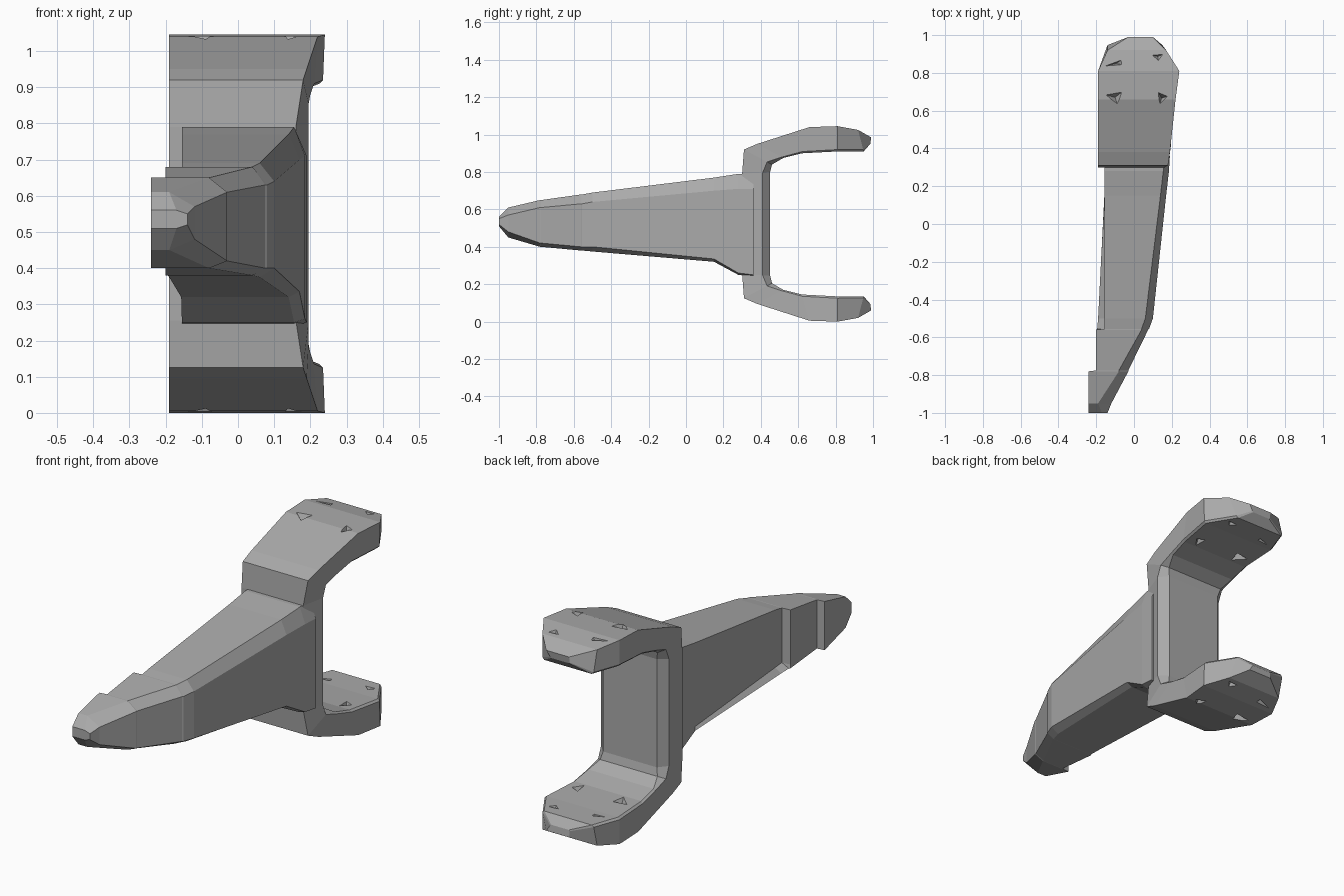
import bpy, bmesh
from mathutils import Vector

cube = bpy.data.objects.get("Cube")
if cube:
    bpy.data.objects.remove(cube, do_unlink=True)

grey = bpy.data.materials.new("mid grey")
grey.use_nodes = True
grey.diffuse_color = (0.4, 0.4, 0.4, 1)
grey.node_tree.nodes["Principled BSDF"].inputs["Base Color"].default_value = (0.4, 0.4, 0.4, 1)
MID = 0.5225


def finish(name, bm):
    bmesh.ops.recalc_face_normals(bm, faces=bm.faces)
    mesh = bpy.data.meshes.new(name)
    bm.to_mesh(mesh)
    bm.free()
    mesh.materials.append(grey)
    obj = bpy.data.objects.new(name, mesh)
    bpy.context.collection.objects.link(obj)
    return obj


def loft(name, rings):
    """Skin closed rings of equal size and cap both ends."""
    bm = bmesh.new()
    loops = [[bm.verts.new(p) for p in ring] for ring in rings]
    n = len(rings[0])
    for a, b in zip(loops, loops[1:]):
        for i in range(n):
            j = (i + 1) % n
            bm.faces.new((a[i], a[j], b[j], b[i]))
    bm.faces.new(loops[0])
    bm.faces.new(loops[-1])
    return finish(name, bm)


# Fork: one C-shaped sweep, upper half mirrored to the lower half
# outer (y, z), inner (y, z), left x, outer right x, inner right x, chamfer
upper = [
    ((0.30, 0.79), (0.45, 0.80), -0.19, 0.16, 0.195, 0.04),
    ((0.31, 0.92), (0.46, 0.84), -0.19, 0.18, 0.195, 0.03),
    ((0.38, 0.95), (0.52, 0.875), -0.19, 0.19, 0.20, 0.01),
    ((0.66, 1.04), (0.62, 0.90), -0.19, 0.22, 0.21, 0.01),
    ((0.81, 1.045), (0.81, 0.91), -0.19, 0.24, 0.235, 0.01),
    ((0.92, 1.025), (0.95, 0.91), -0.14, 0.17, 0.15, 0.01),
    ((0.99, 0.985), (0.985, 0.95), -0.03, 0.10, 0.08, 0.005),
]


def fork_ring(station, flip):
    outer, inner, xl, xo, xi, c = station
    o, i = Vector((0, *outer)), Vector((0, *inner))
    side = i + (o - i).normalized() * c
    pts = [(xl, o), (xo, o), (xi, side), (xi - c, i), (xl + c, i), (xl, side)]
    return [(x, p.y, 2 * MID - p.z if flip else p.z) for x, p in pts]


fork = loft("fork", [fork_ring(s, True) for s in reversed(upper)]
            + [fork_ring(s, False) for s in upper])

# Triangular nicks in the outer and inner faces of both arms
nicks = [
    ((-0.17, 0.69), (-0.05, 0.71), (-0.08, 0.61)),
    ((0.13, 0.61), (0.12, 0.71), (0.19, 0.68)),
    ((-0.18, 0.83), (-0.05, 0.84), (-0.05, 0.88)),
    ((0.07, 0.90), (0.18, 0.91), (0.13, 0.85)),
]
bm = bmesh.new()
for tri in nicks:
    cx = sum(p[0] for p in tri) / 3
    cy = sum(p[1] for p in tri) / 3
    for base, tip in ((1.06, 1.0), (0.88, 0.94)):
        for flip in (False, True):
            place = lambda x, y, z: bm.verts.new((x, y, 2 * MID - z if flip else z))
            v = [place(x, y, base) for x, y in tri] + [place(cx, cy, tip)]
            for f in ((0, 1, 2), (0, 1, 3), (1, 2, 3), (2, 0, 3)):
                bm.faces.new([v[k] for k in f])
cutter = finish("nick_cutter", bm)
cutter.hide_render = True
cutter.hide_viewport = True
cutter.display_type = 'WIRE'
cut = fork.modifiers.new("nicks", 'BOOLEAN')
cut.operation = 'DIFFERENCE'
cut.solver = 'EXACT'
cut.object = cutter

# Tongue: tapered, stepped on one side and bevelled on the other
# y, wall x, flange x, top z, bottom z, ridge x, shoulder x, shoulder top z, shoulder low z
tongue = [
    (-1.0, -0.24, -0.24, 0.56, 0.51, -0.17, -0.14, 0.55, 0.52),
    (-0.95, -0.24, -0.24, 0.61, 0.45, -0.19, -0.12, 0.57, 0.48),
    (-0.78, -0.24, -0.24, 0.65, 0.40, -0.08, -0.03, 0.61, 0.42),
    (-0.775, -0.20, -0.20, 0.65, 0.40, -0.08, -0.03, 0.61, 0.42),
    (-0.56, -0.20, -0.20, 0.68, 0.38, 0.04, 0.075, 0.63, 0.40),
    (-0.555, -0.155, -0.195, 0.68, 0.38, 0.04, 0.08, 0.63, 0.40),
    (-0.50, -0.155, -0.19, 0.69, 0.375, 0.06, 0.10, 0.64, 0.40),
    (0.15, -0.155, -0.157, 0.77, 0.32, 0.14, 0.17, 0.70, 0.335),
    (0.28, -0.155, -0.155, 0.79, 0.25, 0.155, 0.185, 0.71, 0.26),
    (0.36, -0.155, -0.155, 0.79, 0.24, 0.155, 0.19, 0.71, 0.25),
]
loft("tongue", [
    [(xw, y, zt), (xr, y, zt), (xs, y, st), (xs, y, sb),
     (xr, y, zb), (xf, y, zb), (xw, y, zb + 0.02)]
    for y, xw, xf, zt, zb, xr, xs, st, sb in tongue])
